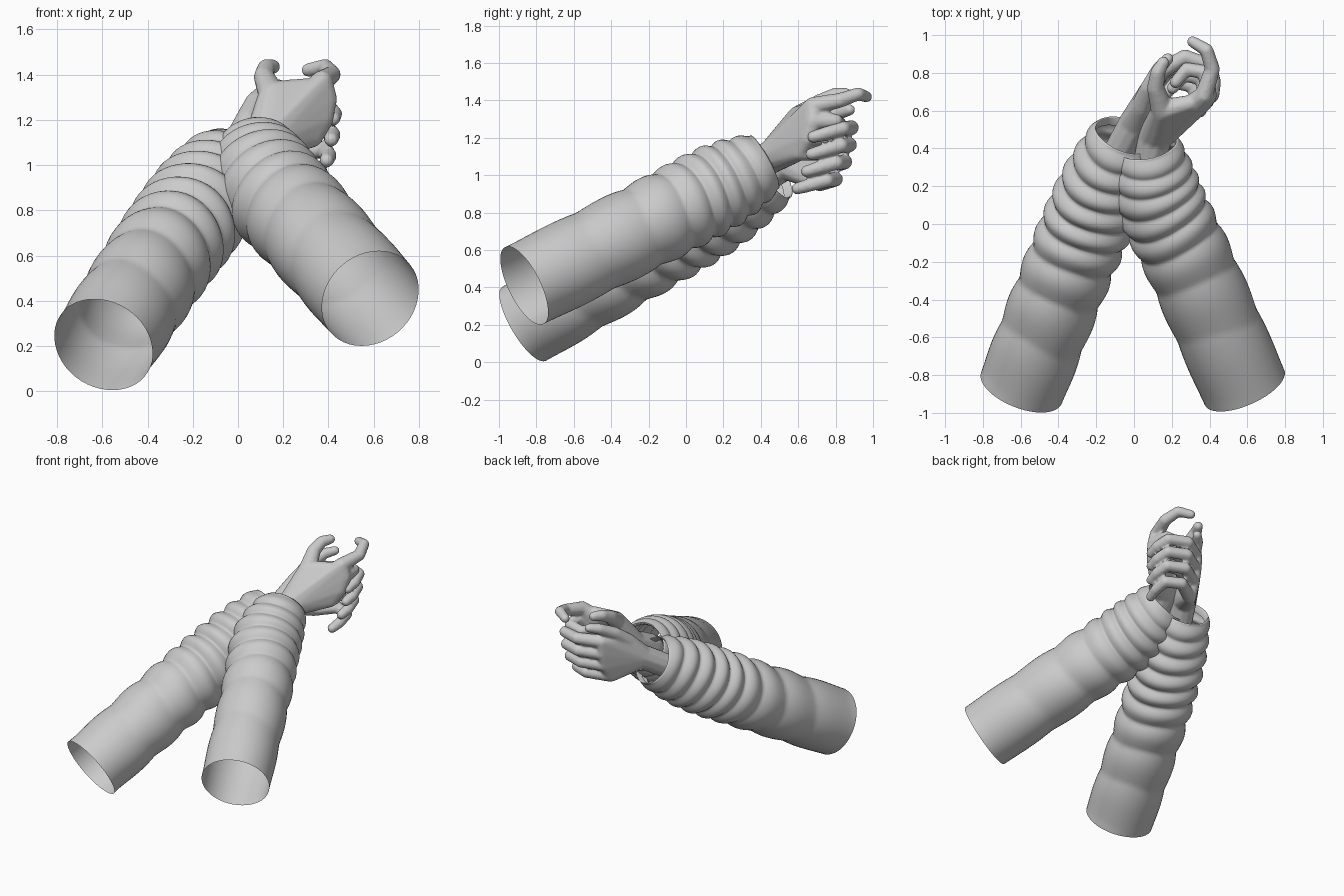
import bpy, bmesh, math
from mathutils import Vector

cube = bpy.data.objects.get("Cube")
if cube:
    bpy.data.objects.remove(cube)

grey = bpy.data.materials.new("plain_grey")
grey.use_nodes = True
COLOR = (0.6, 0.6, 0.6, 1)
grey.diffuse_color = COLOR
grey.node_tree.nodes["Principled BSDF"].inputs["Base Color"].default_value = COLOR


def make_object(name, bm):
    mesh = bpy.data.meshes.new(name)
    bm.to_mesh(mesh)
    bm.free()
    mesh.materials.append(grey)
    for face in mesh.polygons:
        face.use_smooth = True
    obj = bpy.data.objects.new(name, mesh)
    bpy.context.collection.objects.link(obj)
    return obj


def spline(points, t):
    """Point at t (0 to 1) on a smooth curve through the points."""
    p = [Vector(q) for q in points]
    p = [2 * p[0] - p[1]] + p + [2 * p[-1] - p[-2]]
    spans = len(p) - 3
    i = min(int(t * spans), spans - 1)
    u = t * spans - i
    a, b, c, d = p[i:i + 4]
    return 0.5 * (2 * b + (c - a) * u + (2 * a - 5 * b + 4 * c - d) * u * u
                  + (3 * b - a - 3 * c + d) * u ** 3)


def sleeve(name, path, puff, cuff_radius, folds):
    """Open tube with soft puffed folds, narrowing to a turned-in cuff."""
    bm = bmesh.new()
    sides, steps = 48, 110
    stations = [(k / steps, None) for k in range(steps + 1)]
    stations += [(0.995, cuff_radius - 0.012), (0.96, cuff_radius - 0.016)]
    previous = None
    for t, fixed in stations:
        center = spline(path, t)
        axis = (spline(path, min(t + 0.01, 1)) - spline(path, max(t - 0.01, 0))).normalized()
        across = axis.cross(Vector((0, 0, 1))).normalized()
        up = across.cross(axis)
        ring = []
        for s in range(sides):
            a = 2 * math.pi * s / sides
            shift = 0.012 * math.sin(2 * a + 5 * t)
            wave = abs(math.sin(math.pi * folds * (t ** 1.15 + shift)))
            strength = puff * min(1, 0.15 + 1.6 * t)
            taper = max(0, (t - 0.62) / 0.38) ** 2
            radius = 0.232 + (cuff_radius - 0.232) * taper
            radius += strength * (wave - 0.6) * (1 - 0.5 * taper)
            r = fixed or radius
            ring.append(bm.verts.new(center + r * (math.cos(a) * across + math.sin(a) * up)))
        if previous:
            for s in range(sides):
                n = (s + 1) % sides
                bm.faces.new((previous[s], previous[n], ring[n], ring[s]))
        previous = ring
    return make_object(name, bm)


def blob(bm, balls):
    """Convex skin around a few balls, each given as (x, y, z, radius)."""
    part = bmesh.new()
    for x, y, z, r in balls:
        made = bmesh.ops.create_icosphere(part, subdivisions=2, radius=r)
        bmesh.ops.translate(part, verts=made["verts"], vec=(x, y, z))
    hull = bmesh.ops.convex_hull(part, input=part.verts[:])
    inner = {g for g in hull["geom_interior"] if isinstance(g, bmesh.types.BMVert)}
    bmesh.ops.delete(part, geom=list(inner), context='VERTS')
    temp = bpy.data.meshes.new("temp")
    part.to_mesh(temp)
    part.free()
    bm.from_mesh(temp)
    bpy.data.meshes.remove(temp)


def hand(name, solids, digits):
    """Palm pieces and jointed digits fused into one soft skin."""
    bm = bmesh.new()
    for balls in solids:
        blob(bm, balls)
    for digit in digits:
        for pair in zip(digit, digit[1:]):
            blob(bm, pair)
    obj = make_object(name, bm)
    fuse = obj.modifiers.new("fuse", 'REMESH')
    fuse.mode = 'VOXEL'
    fuse.voxel_size = 0.009
    fuse.use_smooth_shade = True
    soften = obj.modifiers.new("soften", 'SMOOTH')
    soften.factor = 0.5
    soften.iterations = 5
    return obj


# Sleeves
sleeve("left_sleeve", [(0.585, -0.865, 0.41), (0.29, -0.2, 0.74),
                       (0.13, 0.14, 0.92), (0.07, 0.42, 1.07)], 0.024, 0.165, 8)
sleeve("right_sleeve", [(-0.595, -0.865, 0.206), (-0.35, -0.24, 0.575),
                        (-0.19, 0.13, 0.8), (-0.05, 0.47, 1.02)], 0.034, 0.17, 9)

# Left hand: upright fist with raised thumb and stretched index finger
wrist = (0.11, 0.46, 1.10, 0.09)
knuckles = [(0.37, 0.68, 1.37, 0.05), (0.39, 0.68, 1.29, 0.05),
            (0.375, 0.65, 1.20, 0.047), (0.33, 0.61, 1.12, 0.043)]
palm = [wrist] + knuckles
thumb_root = (0.15, 0.60, 1.31, 0.062)
index = [knuckles[0], (0.415, 0.82, 1.40, 0.041),
         (0.385, 0.92, 1.435, 0.036), (0.31, 0.965, 1.42, 0.031)]
thumb = [thumb_root, (0.115, 0.72, 1.39, 0.047),
         (0.125, 0.80, 1.43, 0.04), (0.155, 0.855, 1.435, 0.033)]
curled = [[(x, y, z, r), (x - 0.005, y + 0.12, z, 0.04),
           (x - 0.11, y + 0.14, z - 0.01, 0.037), (x - 0.17, y + 0.07, z - 0.01, 0.033)]
          for x, y, z, r in knuckles[1:]]
hand("left_hand",
     [[(0.08, 0.30, 1.02, 0.09), wrist], palm,
      [wrist, thumb_root, (0.30, 0.64, 1.34, 0.045)]],
     [index, thumb] + curled)

# Right hand: wraps round the left fist, fingertips on the far side
wrist = (0.0, 0.53, 1.06, 0.085)
fingers, roots = [], []
for i in range(4):
    z = 1.235 - 0.092 * i
    back = (0, 0.01, 0.035, 0.085)[i]
    root = (0.13 - 0.2 * back, 0.80 - back, z, 0.046)
    roots.append(root)
    fingers.append([root, (0.27 - 0.2 * back, 0.885 - back, z + 0.02, 0.041),
                    (0.40 - 0.5 * back, 0.84 - back, z + 0.015, 0.039),
                    (0.425 - 0.7 * back, 0.75 - back, z - 0.01, 0.037),
                    (0.42 - 0.8 * back, 0.68 - back, z - 0.03, 0.033)])
thumb_root = (0.04, 0.62, 1.19, 0.058)
thumb = [thumb_root, (0.075, 0.72, 1.28, 0.044),
         (0.13, 0.82, 1.335, 0.038), (0.18, 0.875, 1.35, 0.031)]
hand("right_hand",
     [[(-0.09, 0.36, 0.95, 0.085), wrist], [wrist] + roots, [wrist, thumb_root, roots[0]]],
     fingers + [thumb])
